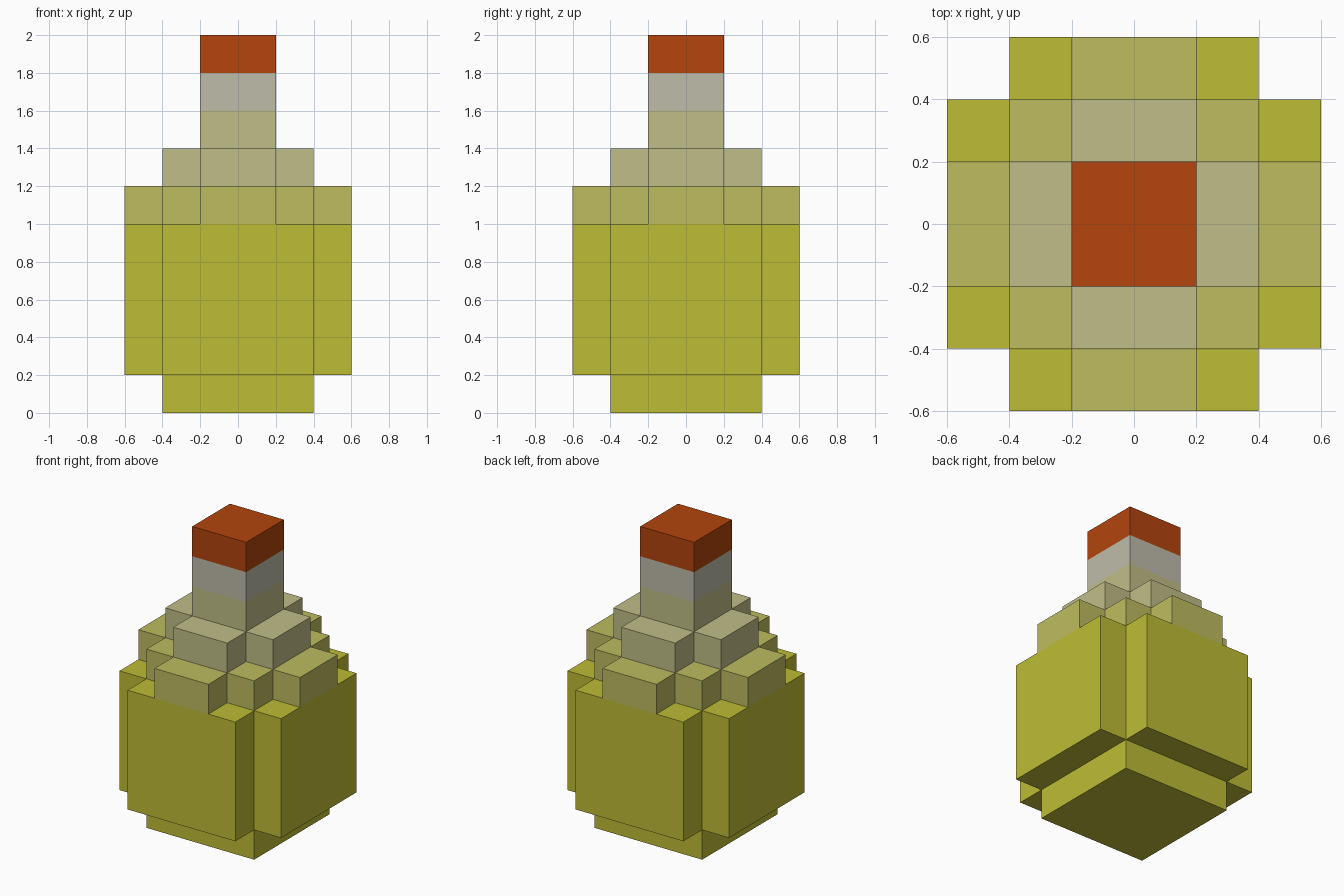
import bpy
import bmesh

cube = bpy.data.objects.get("Cube")
if cube:
    bpy.data.objects.remove(cube, do_unlink=True)


def make_material(name, rgb):
    mat = bpy.data.materials.new(name)
    mat.use_nodes = True
    color = (*rgb, 1.0)
    mat.diffuse_color = color
    bsdf = next(n for n in mat.node_tree.nodes if n.type == 'BSDF_PRINCIPLED')
    bsdf.inputs["Base Color"].default_value = color
    return mat


YELLOW = make_material("yellow liquid", (0.515, 0.503, 0.036))
PALE_YELLOW = make_material("pale yellow", (0.515, 0.503, 0.117))
BEIGE = make_material("beige", (0.527, 0.515, 0.246))
GLASS = make_material("grey glass", (0.521, 0.503, 0.402))
RED = make_material("red stopper", (0.451, 0.058, 0.004))


def stepped_outline(corners):
    """Mirror the outer corners of one stepped quadrant into a full outline."""
    quadrant = []
    for i, (x, y) in enumerate(corners):
        if i:
            quadrant.append((x, corners[i - 1][1]))   # inner corner of the step
        quadrant.append((x, y))
    outline = []
    for _ in range(4):
        outline += quadrant
        quadrant = [(-y, x) for x, y in quadrant]     # quarter turn
    return outline


def make_layer(name, corners, z0, z1, mat):
    """Extrude a stepped outline from z0 to z1."""
    bm = bmesh.new()
    bottom = bm.faces.new([bm.verts.new((x, y, z0)) for x, y in stepped_outline(corners)])
    top = bmesh.ops.extrude_face_region(bm, geom=[bottom], use_keep_orig=True)
    verts = [g for g in top["geom"] if isinstance(g, bmesh.types.BMVert)]
    bmesh.ops.translate(bm, verts=verts, vec=(0, 0, z1 - z0))
    bmesh.ops.recalc_face_normals(bm, faces=bm.faces)
    mesh = bpy.data.meshes.new(name)
    bm.to_mesh(mesh)
    bm.free()
    mesh.materials.append(mat)
    obj = bpy.data.objects.new(name, mesh)
    bpy.context.collection.objects.link(obj)
    return obj


# Bottle body, from the foot up
make_layer("bottle_foot", [(0.4, 0.4)], 0.0, 0.2, YELLOW)
make_layer("bottle_body", [(0.6, 0.4), (0.4, 0.6)], 0.2, 1.0, YELLOW)
make_layer("lower_shoulder", [(0.6, 0.2), (0.4, 0.4), (0.2, 0.6)], 1.0, 1.2, PALE_YELLOW)
make_layer("upper_shoulder", [(0.4, 0.2), (0.2, 0.4)], 1.2, 1.4, BEIGE)

# Neck and stopper
make_layer("lower_neck", [(0.2, 0.2)], 1.4, 1.6, BEIGE)
make_layer("upper_neck", [(0.2, 0.2)], 1.6, 1.8, GLASS)
make_layer("stopper", [(0.2, 0.2)], 1.8, 2.0, RED)
